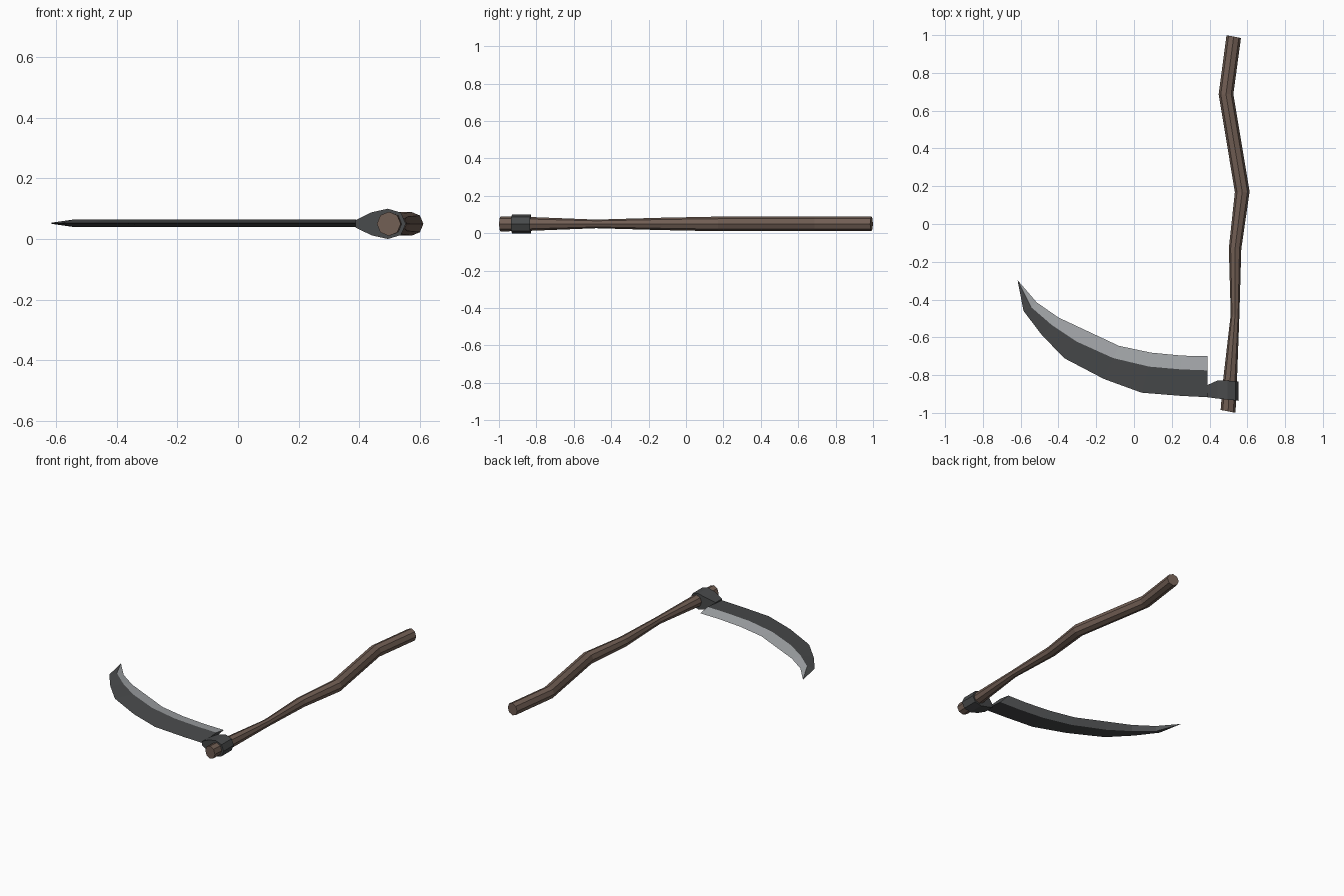
import bpy, bmesh
from math import sin, cos, pi
from mathutils import Vector

if "Cube" in bpy.data.objects:
    bpy.data.objects.remove(bpy.data.objects["Cube"])

ZC = 0.05  # mid-plane height


def material(name, rgb):
    m = bpy.data.materials.new(name)
    m.diffuse_color = (*rgb, 1)
    m.use_nodes = True
    m.node_tree.nodes["Principled BSDF"].inputs["Base Color"].default_value = m.diffuse_color
    return m


wood = material("wood", (0.165, 0.112, 0.088))
iron = material("dark_iron", (0.065, 0.068, 0.07))
steel = material("honed_steel", (0.36, 0.375, 0.39))


def loft(name, rings, mats):
    """Skin closed rings, cap both ends; returns object and side faces."""
    bm = bmesh.new()
    rows = [[bm.verts.new(p) for p in r] for r in rings]
    n = len(rows[0])
    for a, b in zip(rows, rows[1:]):
        for i in range(n):
            f = bm.faces.new((a[i], a[(i + 1) % n], b[(i + 1) % n], b[i]))
            if len(mats) > 1 and i in (1, 2):  # honed side of the blade
                f.material_index = 1
    bm.faces.new(rows[0])
    bm.faces.new(rows[-1])
    bmesh.ops.remove_doubles(bm, verts=bm.verts, dist=1e-5)
    bmesh.ops.recalc_face_normals(bm, faces=bm.faces)
    me = bpy.data.meshes.new(name)
    bm.to_mesh(me)
    bm.free()
    for m in mats:
        me.materials.append(m)
    ob = bpy.data.objects.new(name, me)
    bpy.context.collection.objects.link(ob)
    return ob


# Crooked eight-sided handle: x, y, radius
path = [(0.498, -0.992, 0.040), (0.506, -0.86, 0.038), (0.535, -0.48, 0.023),
        (0.535, -0.13, 0.033), (0.573, 0.17, 0.039), (0.487, 0.687, 0.039),
        (0.528, 0.992, 0.039)]
pts = [Vector((x, y, ZC)) for x, y, r in path]
rings = []
for k, (p, (_, _, r)) in enumerate(zip(pts, path)):
    if k in (0, len(pts) - 1):
        t = Vector((0.19, 1, 0)).normalized()
    else:
        t = ((p - pts[k - 1]).normalized() + (pts[k + 1] - p).normalized()).normalized()
    side = Vector((t.y, -t.x, 0))
    rings.append([p + side * r * cos(i * pi / 4) + Vector((0, 0, r * sin(i * pi / 4)))
                  for i in range(8)])
loft("handle", rings, [wood])

# Socket collar tapering into the blade neck: x, half height, front y, back y
half = [(0.388, 0.012, -0.917, -0.853), (0.441, 0.038, -0.924, -0.829),
        (0.495, 0.050, -0.930, -0.829), (0.538, 0.037, -0.934, -0.833)]
outline = ([(x, ZC + h, f, b) for x, h, f, b in half]
           + [(0.554, ZC, -0.936, -0.834)]
           + [(x, ZC - h, f, b) for x, h, f, b in reversed(half)])
loft("collar", [[(x, f, z) for x, z, f, b in outline],
                [(x, b, z) for x, z, f, b in outline]], [iron])

# Curved blade: spine, ridge and cutting edge as x, y per station
stations = [
    ((0.390, -0.917), (0.390, -0.775), (0.390, -0.700)),
    ((0.250, -0.910), (0.250, -0.770), (0.255, -0.697)),
    ((0.040, -0.893), (0.080, -0.755), (0.090, -0.681)),
    ((-0.160, -0.820), (-0.110, -0.710), (-0.080, -0.645)),
    ((-0.370, -0.710), (-0.305, -0.622), (-0.255, -0.563)),
    ((-0.490, -0.585), (-0.435, -0.535), (-0.400, -0.495)),
    ((-0.585, -0.460), (-0.545, -0.440), (-0.515, -0.415)),
    ((-0.615, -0.300), (-0.615, -0.300), (-0.615, -0.300)),
]
rings = []
for s, r, e in stations:
    h = 0.012 if s != r else 0
    rings.append([(*s, ZC + 0.002), (*r, ZC + h + 0.002), (*e, ZC + 0.002),
                  (*r, ZC - h + 0.002)])
# Drop the collapsed tip cap by shrinking the last ring to a near point
rings[-1] = [(x + 0.001 * i, y, z) for (x, y, z), i in zip(rings[-1], (-1, 0, 1, 0))]
rings[-1][1] = (-0.615, -0.300, ZC + 0.004)
rings[-1][3] = (-0.615, -0.300, ZC)
loft("blade", rings, [iron, steel])
